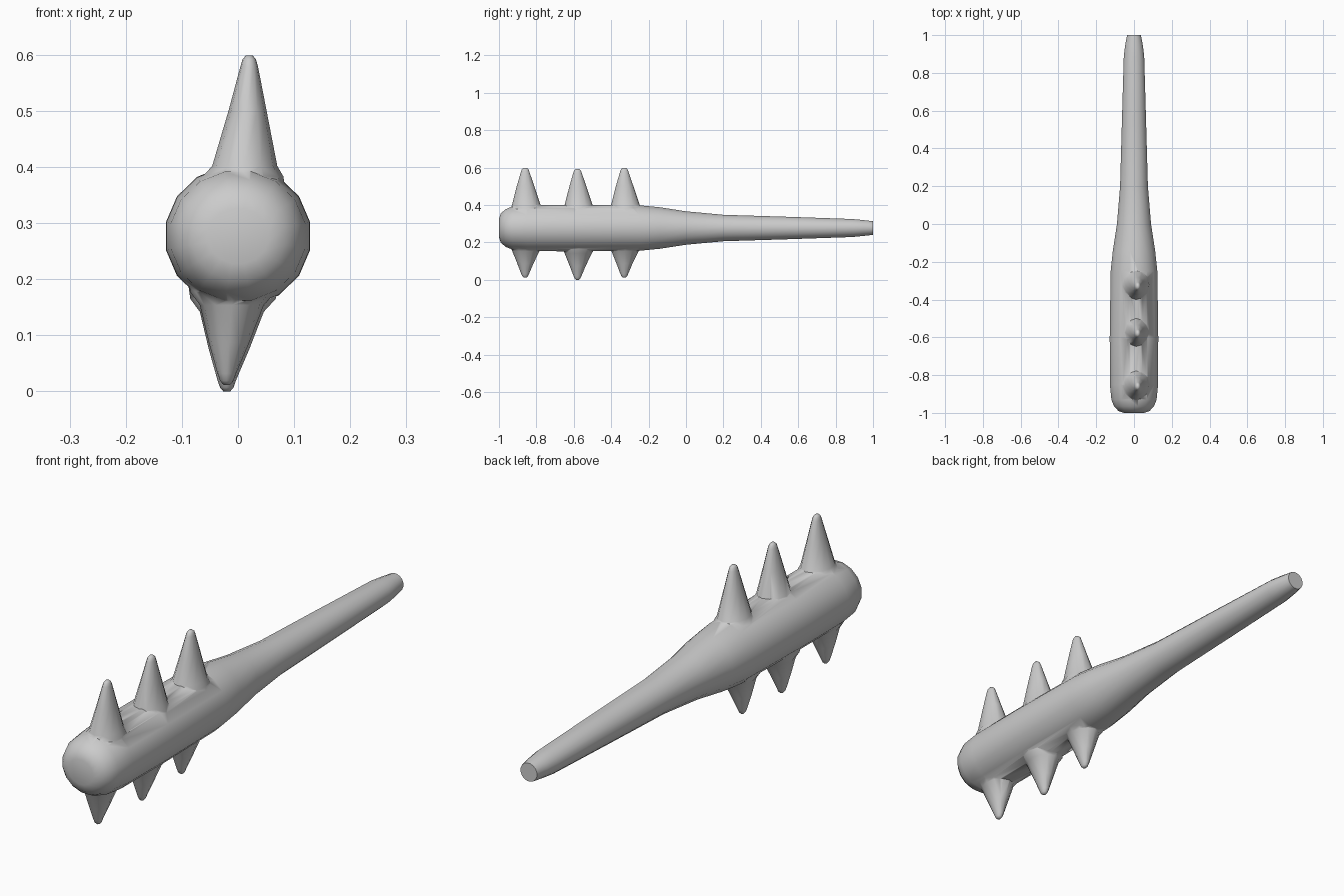
import bpy, bmesh
from math import sin, cos, tau, radians

if "Cube" in bpy.data.objects:
    bpy.data.objects.remove(bpy.data.objects["Cube"])


def loft(name, rings):
    """Skin a list of equal-length point rings and cap both ends."""
    bm = bmesh.new()
    loops = [[bm.verts.new(p) for p in ring] for ring in rings]
    for a, b in zip(loops, loops[1:]):
        n = len(a)
        for i in range(n):
            j = (i + 1) % n
            bm.faces.new((a[i], a[j], b[j], b[i]))
    bm.faces.new(loops[0])
    bm.faces.new(loops[-1])
    bmesh.ops.recalc_face_normals(bm, faces=bm.faces)
    mesh = bpy.data.meshes.new(name)
    bm.to_mesh(mesh)
    bm.free()
    obj = bpy.data.objects.new(name, mesh)
    bpy.context.collection.objects.link(obj)
    return obj


MID = 0.277
# Club shaft: y, x radius, z radius
PROFILE = [(-1, .055, .05), (-.99, .084, .08), (-.965, .108, .102),
           (-.93, .122, .117), (-.85, .13, .126), (-.6, .131, .127),
           (-.25, .126, .124), (-.14, .114, .113), (0, .092, .091),
           (.2, .075, .072), (.55, .065, .061), (.89, .055, .049),
           (.95, .047, .043), (1, .037, .037)]
SIDES = 16
club = loft("club", [[(rx * cos(tau * (i + .5) / SIDES), y,
                       MID + rz * sin(tau * (i + .5) / SIDES))
                      for i in range(SIDES)] for y, rx, rz in PROFILE])

# Spike rings: height, x centre, y centre offset, x radius, y radius
UPPER = [(.33, .006, .008, .082, .086), (.383, .009, .008, .072, .084),
         (.402, .012, .006, .058, .076), (.5, .017, .002, .034, .047),
         (.58, .02, 0, .0155, .022), (.592, .02, 0, .012, .017),
         (.599, .02, 0, .006, .008)]
LOWER = [(.22, -.005, .006, .088, .086), (.165, -.009, .006, .076, .084),
         (.142, -.011, .004, .057, .073), (.075, -.016, .001, .036, .043),
         (.02, -.02, 0, .0165, .021), (.007, -.02, 0, .012, .015),
         (0, -.02, 0, .006, .007)]


def spike(name, rings, y, lift):
    n = 12
    return loft(name, [[(cx + rx * cos(tau * i / n), y + cy + ry * sin(tau * i / n), z + lift)
                        for i in range(n)] for z, cx, cy, rx, ry in rings])


spikes = []
for y, up, down in [(-.86, 0, .012), (-.58, -.006, 0), (-.33, 0, .012)]:
    spikes.append(spike("upper_spike", UPPER, y, up))
    spikes.append(spike("lower_spike", LOWER, y, down))

# Fuse the spikes into the club
bpy.context.view_layer.objects.active = club
for s in spikes:
    mod = club.modifiers.new("fuse", 'BOOLEAN')
    mod.operation = 'UNION'
    mod.solver = 'EXACT'
    mod.object = s
    bpy.ops.object.modifier_apply(modifier=mod.name)
    bpy.data.objects.remove(s)

bpy.ops.object.select_all(action='DESELECT')
club.select_set(True)
bpy.ops.object.shade_smooth_by_angle(angle=radians(60))
